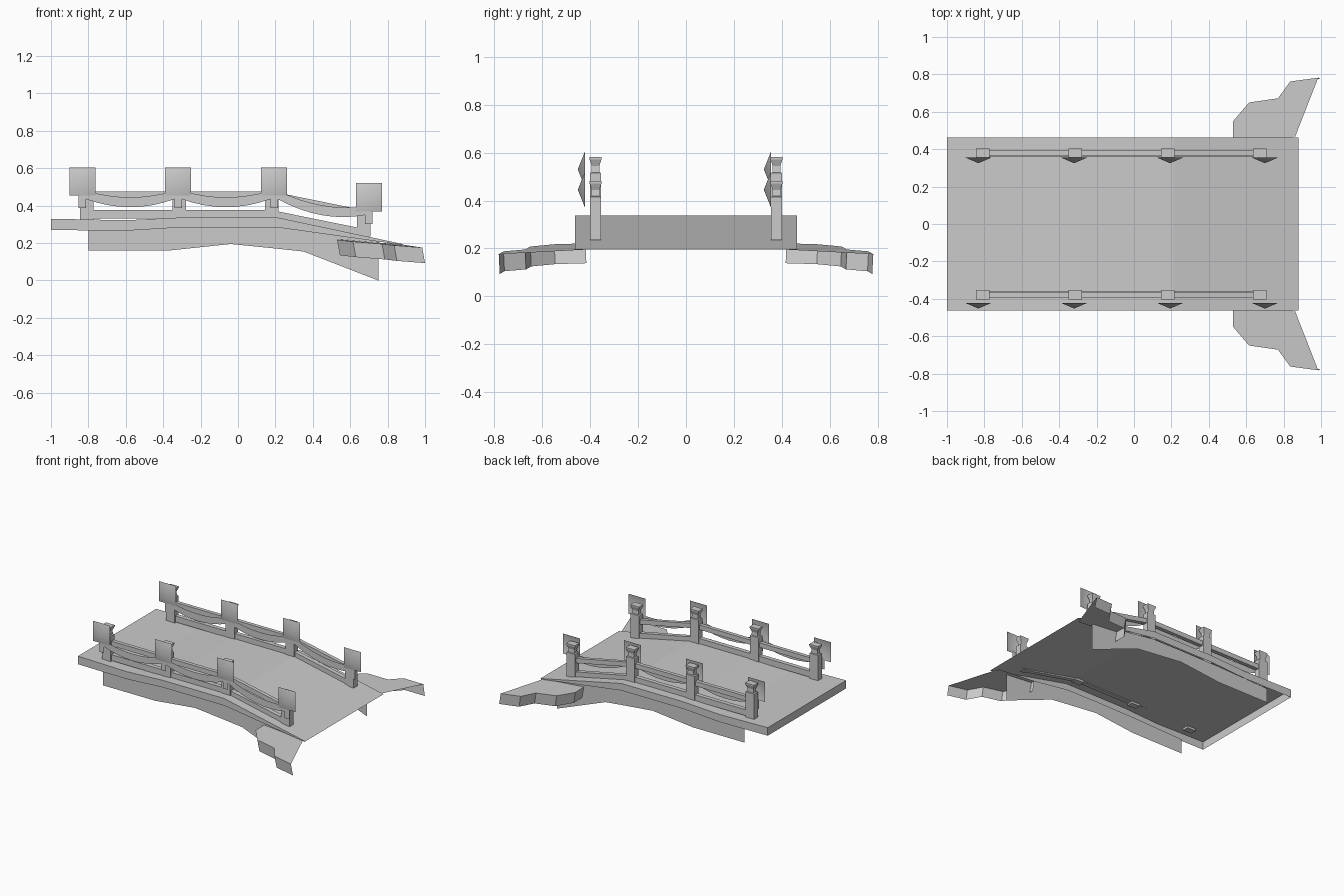
import bpy, bmesh

cube = bpy.data.objects.get("Cube")
if cube:
    bpy.data.objects.remove(cube, do_unlink=True)

stone = bpy.data.materials.new("grey stone")
stone.use_nodes = True
GREY = (0.6, 0.6, 0.6, 1)
stone.diffuse_color = GREY
stone.node_tree.nodes["Principled BSDF"].inputs["Base Color"].default_value = GREY


def finish(name, bm, smooth=False):
    mesh = bpy.data.meshes.new(name)
    bm.to_mesh(mesh)
    bm.free()
    mesh.materials.append(stone)
    obj = bpy.data.objects.new(name, mesh)
    bpy.context.scene.collection.objects.link(obj)
    if smooth:
        for p in mesh.polygons:
            p.use_smooth = True
    return obj


def strip(bm, first, second):
    """Quads between two matching rows of points."""
    a = [bm.verts.new(p) for p in first]
    b = [bm.verts.new(p) for p in second]
    for i in range(len(a) - 1):
        bm.faces.new((a[i], a[i + 1], b[i + 1], b[i]))


def stack(name, x, y, rings):
    """Square column from (half x, half y, z) rings."""
    bm = bmesh.new()
    loops = [[bm.verts.new((x + sx * hx, y + sy * hy, z))
              for sx, sy in ((-1, -1), (1, -1), (1, 1), (-1, 1))]
             for hx, hy, z in rings]
    for low, high in zip(loops, loops[1:]):
        for i in range(4):
            j = (i + 1) % 4
            bm.faces.new((low[i], low[j], high[j], high[i]))
    bm.faces.new(loops[0][::-1])
    bm.faces.new(loops[-1])
    return finish(name, bm)


def beam(name, y, half, start, end, height):
    """Sloped rail between two (x, top z) points."""
    bm = bmesh.new()
    bmesh.ops.create_cube(bm, size=1)
    for v in bm.verts:
        x, top = end if v.co.x > 0 else start
        v.co = (x, y + half * (1 if v.co.y > 0 else -1),
                top if v.co.z > 0 else top - height)
    return finish(name, bm)


# Arched deck: open shell with side bands tapering to the low end
HALF = 0.463
DECK = [(-1, 0.33, 0.27), (-0.6, 0.322, 0.266), (-0.3, 0.337, 0.284),
        (0.21, 0.337, 0.284), (0.88, 0.195, 0.19)]
bm = bmesh.new()
strip(bm, [(x, -HALF, t) for x, t, b in DECK], [(x, HALF, t) for x, t, b in DECK])
for s in (-1, 1):
    top = [(x, s * HALF, t) for x, t, b in DECK]
    low = [(x, s * HALF, b) for x, t, b in DECK]
    strip(bm, *((low, top) if s < 0 else (top, low)))
x, t, b = DECK[0]
strip(bm, [(x, HALF, b), (x, -HALF, b)], [(x, HALF, t), (x, -HALF, t)])
bmesh.ops.remove_doubles(bm, verts=bm.verts, dist=0.0001)
finish("deck", bm)

# Thin arched side skirts under the deck
SKIRT = [(-0.8, 0.16, 0.27), (-0.37, 0.16, 0.283), (-0.04, 0.195, 0.286),
         (0.21, 0.17, 0.284), (0.35, 0.155, 0.265), (0.75, 0, 0.21)]
for s, side in ((-1, "right"), (1, "left")):
    bm = bmesh.new()
    rows = ([(x, s * 0.45, lo) for x, lo, hi in SKIRT],
            [(x, s * 0.45, hi) for x, lo, hi in SKIRT])
    strip(bm, *(rows if s < 0 else rows[::-1]))
    finish(side + "_arch_skirt", bm)

# Flared bank wings with a lip hanging from the outer edge
WING = [(0.53, 0.42), (0.53, 0.55), (0.615, 0.65), (0.77, 0.672),
        (0.835, 0.762), (0.985, 0.782)]


def wing_z(x, y):
    return 0.22 - 0.076 * (x - 0.53) - 0.03 * (y - HALF)


for s, side in ((-1, "right"), (1, "left")):
    bm = bmesh.new()
    edge = [(x, s * y, wing_z(x, y)) for x, y in WING]
    low = [(x + 0.015, s * (y - 0.004), z - 0.083)
           for (x, y), (_, _, z) in zip(WING, edge)]
    strip(bm, *((edge, low) if s < 0 else (low, edge)))
    top = edge + [(0.86, s * HALF, 0.195), (0.84, s * 0.42, 0.195)]
    face = bm.faces.new([bm.verts.new(p) for p in top])
    face.normal_update()
    if face.normal.z < 0:
        face.normal_flip()
    finish(side + "_bank_wing", bm)

# Balustrades: posts, rails, shields and hanging swags
POSTS = [(-0.808, 0.31, 0), (-0.315, 0.32, 0), (0.18, 0.32, 0), (0.672, 0.235, -0.1)]
PLATES = [(-0.832, 0), (-0.32, 0), (0.193, 0), (0.7, -0.085)]


def swag(x0, x1, drop, n=8):
    upper, lower = [], []
    for i in range(n + 1):
        u = i / n
        sag = 4 * u * (1 - u)
        x = x0 + (x1 - x0) * u
        upper.append((x, 0.48 + drop * u - 0.035 * sag))
        lower.append((x, 0.435 + drop * u - 0.043 * sag))
    return lower, upper


for y, plate_y, side in ((-0.378, -0.422, "right"), (0.378, 0.355, "left")):
    for n, (x, base, d) in enumerate(POSTS, 1):
        stack(f"{side}_post_{n}", x, y, [
            (0.036, 0.023, base), (0.036, 0.023, 0.515 + d), (0.026, 0.017, 0.518 + d),
            (0.024, 0.016, 0.545 + d), (0.036, 0.025, 0.572 + d), (0.036, 0.025, 0.582 + d)])
    for n in range(3):
        (xa, _, da), (xb, _, db) = POSTS[n], POSTS[n + 1]
        beam(f"{side}_top_rail_{n + 1}", y, 0.014, (xa, 0.476 + da), (xb, 0.476 + db), 0.035)
        beam(f"{side}_bottom_rail_{n + 1}", y, 0.016, (xa, 0.376 + da), (xb, 0.376 + db), 0.045)

    for n, (x, d) in enumerate(PLATES, 1):
        # Shallow pointed shield
        bm = bmesh.new()
        tip = bm.verts.new((x, plate_y - 0.03, 0.53 + d))
        c = [bm.verts.new((x + sx * 0.07, plate_y, 0.53 + d + sz * 0.075))
             for sx, sz in ((-1, -1), (1, -1), (1, 1), (-1, 1))]
        for i in range(4):
            bm.faces.new((c[i], c[(i + 1) % 4], tip))
        finish(f"{side}_shield_{n}", bm, smooth=True)
        # Narrow tab below the shield
        bm = bmesh.new()
        strip(bm, [(x - 0.02, plate_y, 0.387 + d), (x + 0.02, plate_y, 0.387 + d)],
              [(x - 0.02, plate_y, 0.47 + d), (x + 0.02, plate_y, 0.47 + d)])
        finish(f"{side}_shield_tab_{n}", bm)

    for n in range(3):
        (xa, da), (xb, db) = PLATES[n], PLATES[n + 1]
        bm = bmesh.new()
        lower, upper = swag(xa + 0.02, xb - 0.02, db - da)
        strip(bm, [(x, plate_y, z) for x, z in lower], [(x, plate_y, z) for x, z in upper])
        finish(f"{side}_swag_{n + 1}", bm)
